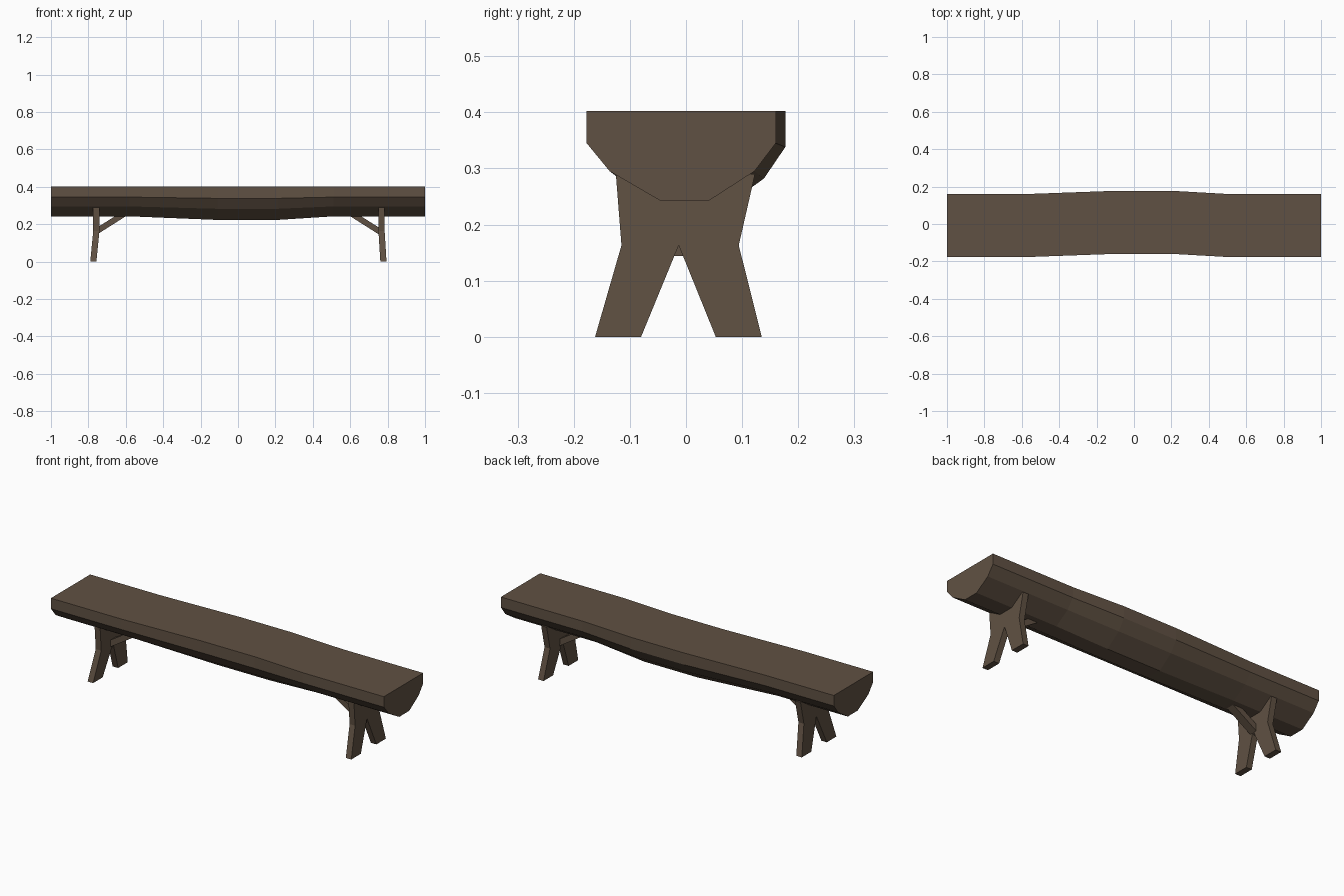
import bpy, bmesh
from mathutils import Vector

if "Cube" in bpy.data.objects:
    bpy.data.objects.remove(bpy.data.objects["Cube"])

wood = bpy.data.materials.new("dark brown wood")
wood.diffuse_color = (0.118, 0.083, 0.056, 1)
wood.use_nodes = True
wood.node_tree.nodes["Principled BSDF"].inputs["Base Color"].default_value = wood.diffuse_color


def loft(name, rings):
    """Skin a list of equal-length point rings and cap both ends."""
    bm = bmesh.new()
    vr = [[bm.verts.new(p) for p in ring] for ring in rings]
    n = len(vr[0])
    for a, b in zip(vr, vr[1:]):
        for i in range(n):
            j = (i + 1) % n
            bm.faces.new((a[i], a[j], b[j], b[i]))
    bm.faces.new(vr[0])
    bm.faces.new(vr[-1][::-1])
    bmesh.ops.recalc_face_normals(bm, faces=bm.faces)
    me = bpy.data.meshes.new(name)
    bm.to_mesh(me)
    bm.free()
    me.materials.append(wood)
    ob = bpy.data.objects.new(name, me)
    bpy.context.collection.objects.link(ob)
    return ob


# Seat: split log, slightly bowed and thicker in the middle
TOP = 0.402
section = [(-0.177, 0), (-0.177, 0.057), (-0.136, 0.107), (-0.045, 0.160),
           (0.040, 0.160), (0.122, 0.107), (0.160, 0.057), (0.160, 0)]
stations = [(-1, 0, 1), (-0.58, 0, 1), (-0.11, 0.017, 1.12),
            (0.21, 0.017, 1.12), (0.51, 0, 1), (1, 0, 1)]
loft("seat", [[(x, y + dy, TOP - d * s) for y, d in section]
              for x, dy, s in stations])

# Legs: forked planks whose feet kick outward
outline = [(-0.162, 0), (-0.080, 0), (-0.013, 0.163), (0.053, 0), (0.135, 0),
           (0.094, 0.163), (0.123, 0.290), (-0.125, 0.290), (-0.115, 0.163)]


def leg(name, side, inner, kick):
    def ring(off):
        return [(side * (inner + off + kick * max(0, 1 - z / 0.163)), y, z)
                for y, z in outline]
    return loft(name, [ring(0), ring(0.033)])


# Braces: slanted struts from each leg up into the seat
def brace(name, side):
    prof = [(0.755, 0.144), (0.755, 0.181), (0.60, 0.279), (0.555, 0.271)]
    return loft(name, [[(side * x, y, z) for x, z in prof]
                       for y in (-0.035, 0.010)])


for label, side, inner, kick in (("left", -1, 0.741, 0.016),
                                 ("right", 1, 0.751, 0.010)):
    leg(label + "_leg", side, inner, kick)
    brace(label + "_brace", side)
